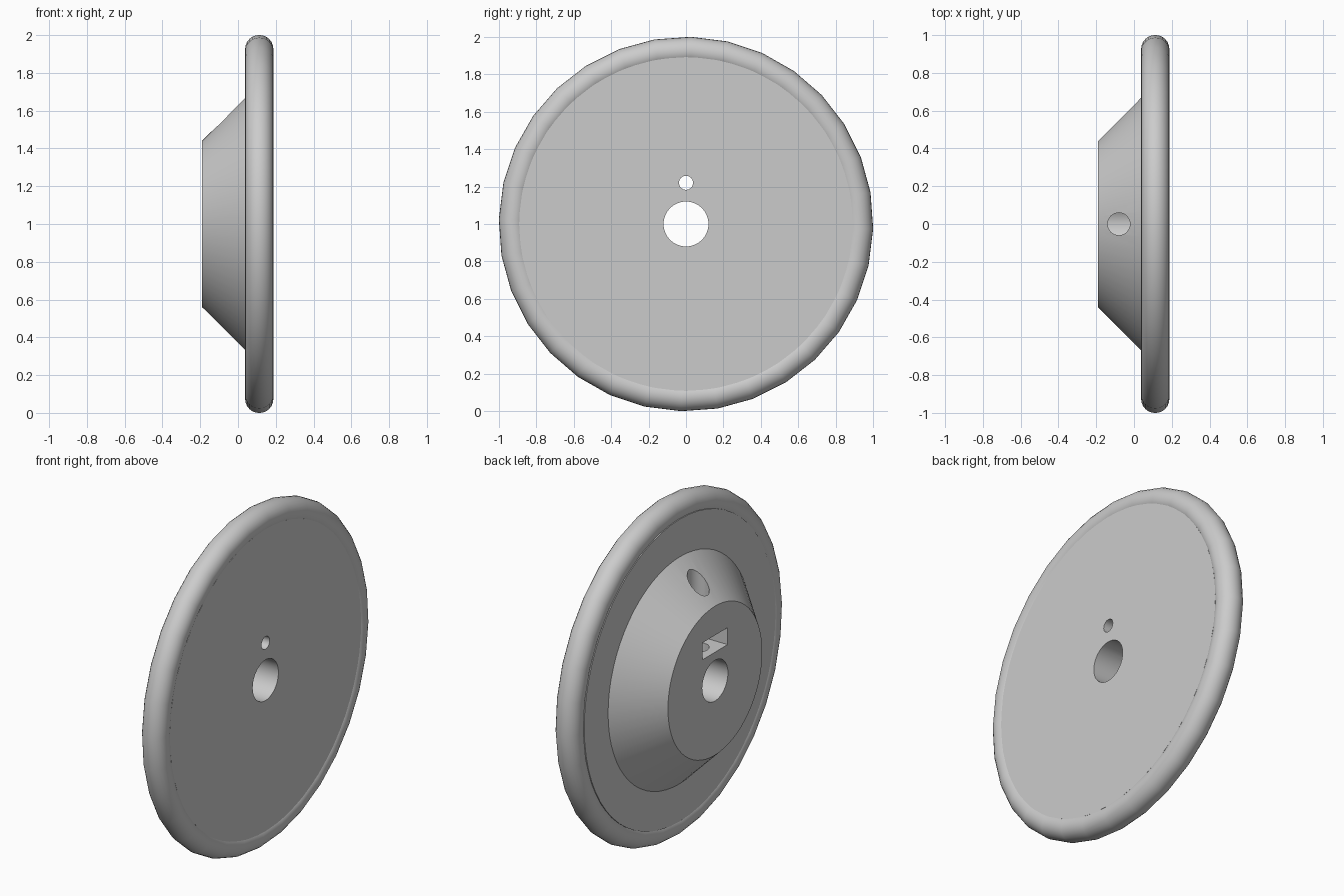
import bpy, bmesh, math
from mathutils import Matrix

cube = bpy.data.objects.get("Cube")
if cube:
    bpy.data.objects.remove(cube, do_unlink=True)

grey = bpy.data.materials.new("light grey")
grey.use_nodes = True
colour = (0.6, 0.6, 0.6, 1)
grey.diffuse_color = colour
grey.node_tree.nodes["Principled BSDF"].inputs["Base Color"].default_value = colour

AXLE_Z = 1.0


def make_object(name, bm):
    bmesh.ops.recalc_face_normals(bm, faces=bm.faces)
    mesh = bpy.data.meshes.new(name)
    bm.to_mesh(mesh)
    bm.free()
    mesh.materials.append(grey)
    obj = bpy.data.objects.new(name, mesh)
    bpy.context.collection.objects.link(obj)
    return obj


def lathe(name, profile, segments, closed=False, turn=0.0):
    """Revolve (x, radius) points around the axle, which runs along x."""
    bm = bmesh.new()
    rings = []
    for x, r in profile:
        angles = [turn + math.tau * i / segments for i in range(segments)]
        rings.append([bm.verts.new((x, r * math.sin(a), AXLE_Z + r * math.cos(a)))
                      for a in angles])
    pairs = list(zip(rings, rings[1:]))
    if closed:
        pairs.append((rings[-1], rings[0]))
    else:
        bm.faces.new(rings[0])
        bm.faces.new(rings[-1])
    for a, b in pairs:
        for i in range(segments):
            j = (i + 1) % segments
            bm.faces.new((a[i], a[j], b[j], b[i]))
    return make_object(name, bm)


def rod(name, radius, length, matrix, segments):
    bm = bmesh.new()
    bmesh.ops.create_cone(bm, cap_ends=True, segments=segments, radius1=radius,
                          radius2=radius, depth=length, matrix=matrix)
    return make_object(name, bm)


def select_only(obj):
    bpy.ops.object.select_all(action='DESELECT')
    obj.select_set(True)
    bpy.context.view_layer.objects.active = obj


# Disc with the conical hub on its left-hand side
wheel = lathe("wheel_disc_and_hub",
              [(-0.19, 0.44), (0.04, 0.67), (0.04, 0.892), (0.18, 0.892)], 64)

# Axle bore, small through hole, set screw hole and nut slot
along_x = Matrix.Rotation(math.pi / 2, 4, 'Y')
slot = bmesh.new()
bmesh.ops.create_cube(slot, size=1, matrix=Matrix.Translation((-0.085, 0, 1.218))
                      @ Matrix.Diagonal((0.24, 0.234, 0.1, 1)))
cutters = [
    rod("axle_bore_cutter", 0.12, 1, Matrix.Translation((0, 0, AXLE_Z)) @ along_x, 48),
    rod("small_hole_cutter", 0.038, 0.3, Matrix.Translation((0.1, 0, 1.22)) @ along_x, 16),
    rod("set_screw_cutter", 0.06, 0.8, Matrix.Translation((-0.08, 0, 1.42)), 16),
    make_object("nut_slot_cutter", slot),
]
for cutter in cutters:
    cutter.hide_render = True
    select_only(wheel)
    cut = wheel.modifiers.new("cut", 'BOOLEAN')
    cut.operation = 'DIFFERENCE'
    cut.solver = 'EXACT'
    cut.object = cutter
    bpy.ops.object.modifier_apply(modifier=cut.name)
    bpy.data.objects.remove(cutter, do_unlink=True)

# Rounded tyre around the rim
tube = [(0.1125 + 0.075 * math.cos(math.tau * i / 24),
         0.926 + 0.075 * math.sin(math.tau * i / 24)) for i in range(24)]
tyre = lathe("tyre", tube, 32, closed=True, turn=math.radians(1.5))

for obj in (wheel, tyre):
    select_only(obj)
    bpy.ops.object.shade_smooth_by_angle(angle=math.radians(35))
